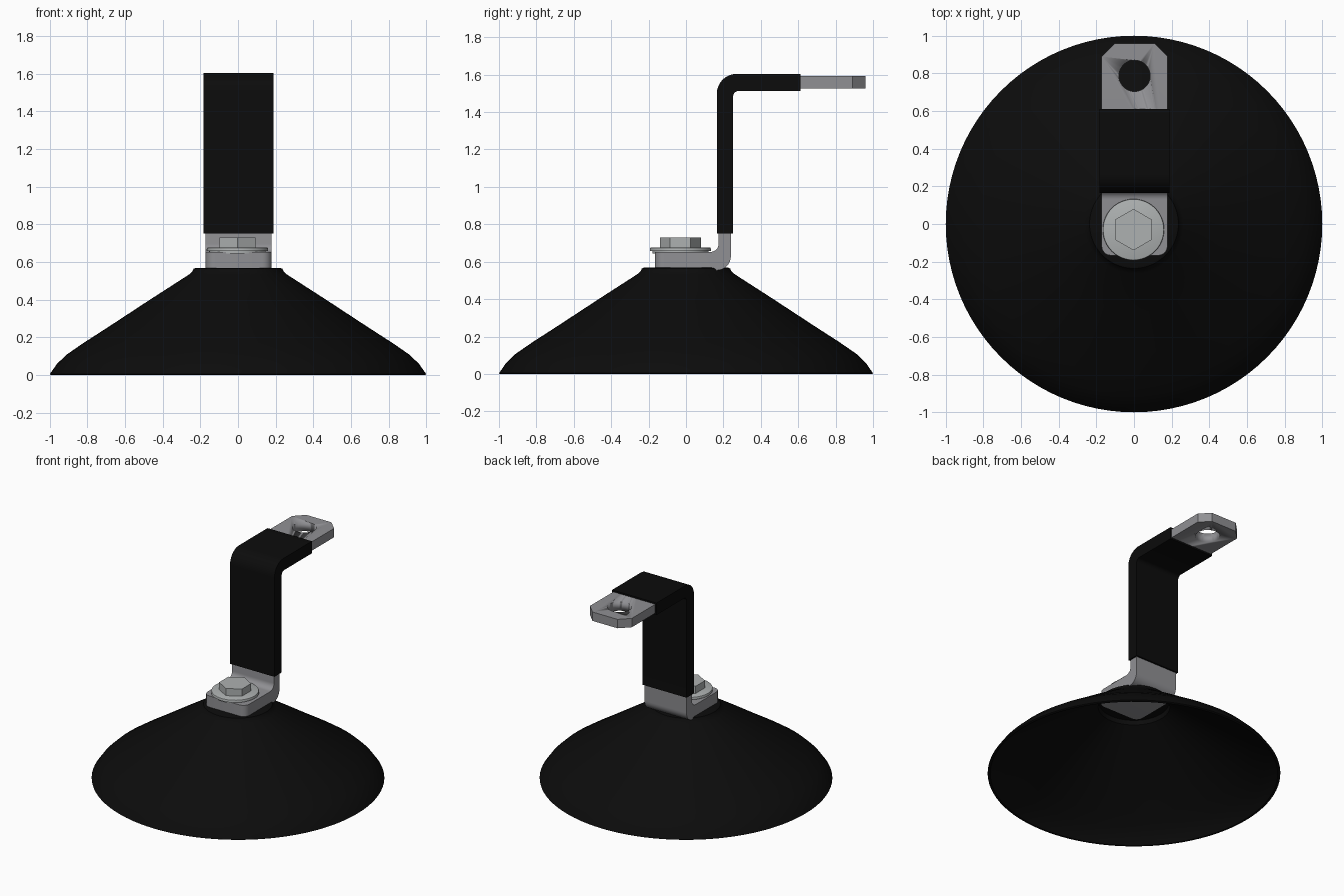
import bpy, bmesh, math
from mathutils import Vector

if "Cube" in bpy.data.objects:
    bpy.data.objects.remove(bpy.data.objects["Cube"])


def material(name, rgb):
    m = bpy.data.materials.new(name)
    m.diffuse_color = (*rgb, 1)
    m.use_nodes = True
    m.node_tree.nodes["Principled BSDF"].inputs["Base Color"].default_value = m.diffuse_color
    return m


BLACK = material("black_rubber", (0.0035, 0.0035, 0.0035))
STEEL = material("bracket_steel", (0.28, 0.28, 0.295))
BOLT = material("bolt_steel", (0.42, 0.44, 0.44))


def finish(name, bm, mat, angle=35):
    bmesh.ops.recalc_face_normals(bm, faces=bm.faces)
    me = bpy.data.meshes.new(name)
    bm.to_mesh(me)
    bm.free()
    me.materials.append(mat)
    ob = bpy.data.objects.new(name, me)
    bpy.context.collection.objects.link(ob)
    bpy.ops.object.select_all(action='DESELECT')
    ob.select_set(True)
    bpy.context.view_layer.objects.active = ob
    bpy.ops.object.shade_smooth_by_angle(angle=math.radians(angle))
    return ob


def fillet(points, steps=8):
    """Round the corners of a closed outline of (y, z, radius)."""
    out = []
    for i, (y, z, r) in enumerate(points):
        p = Vector((y, z))
        if r == 0:
            out.append(p)
            continue
        a = (Vector(points[i - 1][:2]) - p).normalized()
        b = (Vector(points[(i + 1) % len(points)][:2]) - p).normalized()
        c = p + (a + b) * r          # all corners are square
        for k in range(steps + 1):
            t = k / steps * math.pi / 2
            out.append(c - b * r * math.cos(t) - a * r * math.sin(t))
    return out


def extrude_outline(points, x0, x1):
    bm = bmesh.new()
    face = bm.faces.new([bm.verts.new((x0, p.x, p.y)) for p in fillet(points)])
    ret = bmesh.ops.extrude_face_region(bm, geom=[face])
    moved = [v for v in ret["geom"] if isinstance(v, bmesh.types.BMVert)]
    bmesh.ops.translate(bm, verts=moved, vec=(x1 - x0, 0, 0))
    return bm


def disc(bm, x, y, z0, z1, r, n, bevel=0.0):
    ret = bmesh.ops.create_cone(bm, cap_ends=True, segments=n, radius1=r,
                                radius2=r, depth=z1 - z0)
    vs = ret["verts"]
    bmesh.ops.translate(bm, verts=vs, vec=(x, y, (z0 + z1) / 2))
    if bevel:
        top = {e for v in vs for e in v.link_edges
               if all(w.co.z > z1 - 1e-5 for w in e.verts)}
        bmesh.ops.bevel(bm, geom=list(top), offset=bevel, segments=2,
                        profile=0.5, affect='EDGES')


# Hollow rubber cup, revolved
profile = [(0, .568), (.225, .568), (.236, .564), (.243, .548), (.262, .532),
           (.47, .398), (.685, .257), (.82, .170), (.91, .108), (.962, .058),
           (.985, .025), (1.0, .004), (.995, 0), (.982, 0), (.965, .025),
           (.94, .055), (.895, .095), (.81, .155), (.68, .240), (.46, .385),
           (.245, .525), (.238, .557), (0, .557)]
bm = bmesh.new()
vs = [bm.verts.new((r, 0, z)) for r, z in profile]
es = [bm.edges.new(pair) for pair in zip(vs, vs[1:])]
bmesh.ops.spin(bm, geom=vs + es, cent=(0, 0, 0), axis=(0, 0, 1),
               angle=math.tau, steps=96, use_duplicate=False)
bmesh.ops.remove_doubles(bm, verts=bm.verts, dist=1e-4)
finish("rubber_cup", bm, BLACK, 40)

# Bent steel bracket: foot, upright and tab
bm = extrude_outline([(-.167, .554, 0), (.24, .554, .075), (.24, 1.525, .02),
                      (.96, 1.525, 0), (.96, 1.592, 0), (.175, 1.592, .085),
                      (.175, .652, .045), (-.167, .652, 0)], -.172, .178)


def corner_edges(y):
    return [e for e in bm.edges
            if all(abs(v.co.y - y) < 1e-4 for v in e.verts)
            and abs(e.verts[0].co.x - e.verts[1].co.x) < 1e-4]


bmesh.ops.bevel(bm, geom=corner_edges(-.167), offset=.05, segments=5,
                profile=0.5, affect='EDGES')
bmesh.ops.bevel(bm, geom=corner_edges(.96), offset=.07, segments=1,
                affect='EDGES')
bracket = finish("bracket", bm, STEEL)

# Hole through the tab
bm = bmesh.new()
disc(bm, .003, .787, 1.4, 1.7, .083, 40)
cutter = finish("tab_hole_cutter", bm, STEEL)
cutter.hide_render = True
cutter.hide_viewport = True
cut = bracket.modifiers.new("tab_hole", 'BOOLEAN')
cut.object = cutter
cut.operation = 'DIFFERENCE'
cut.solver = 'EXACT'

# Black sleeve around the upright and the top bend
bm = extrude_outline([(.165, .752, 0), (.252, .752, 0), (.252, 1.513, .03),
                      (.612, 1.513, 0), (.612, 1.604, 0), (.165, 1.604, .105)],
                     -.182, .188)
finish("sleeve", bm, BLACK)

# Washers and hexagonal bolt head
bm = bmesh.new()
disc(bm, -.003, -.03, .645, .658, .15, 48)
disc(bm, -.003, -.03, .657, .676, .163, 48, .006)
finish("washer", bm, BOLT)

bm = bmesh.new()
disc(bm, -.003, -.03, .67, .73, .11, 6)
finish("bolt_head", bm, BOLT)
